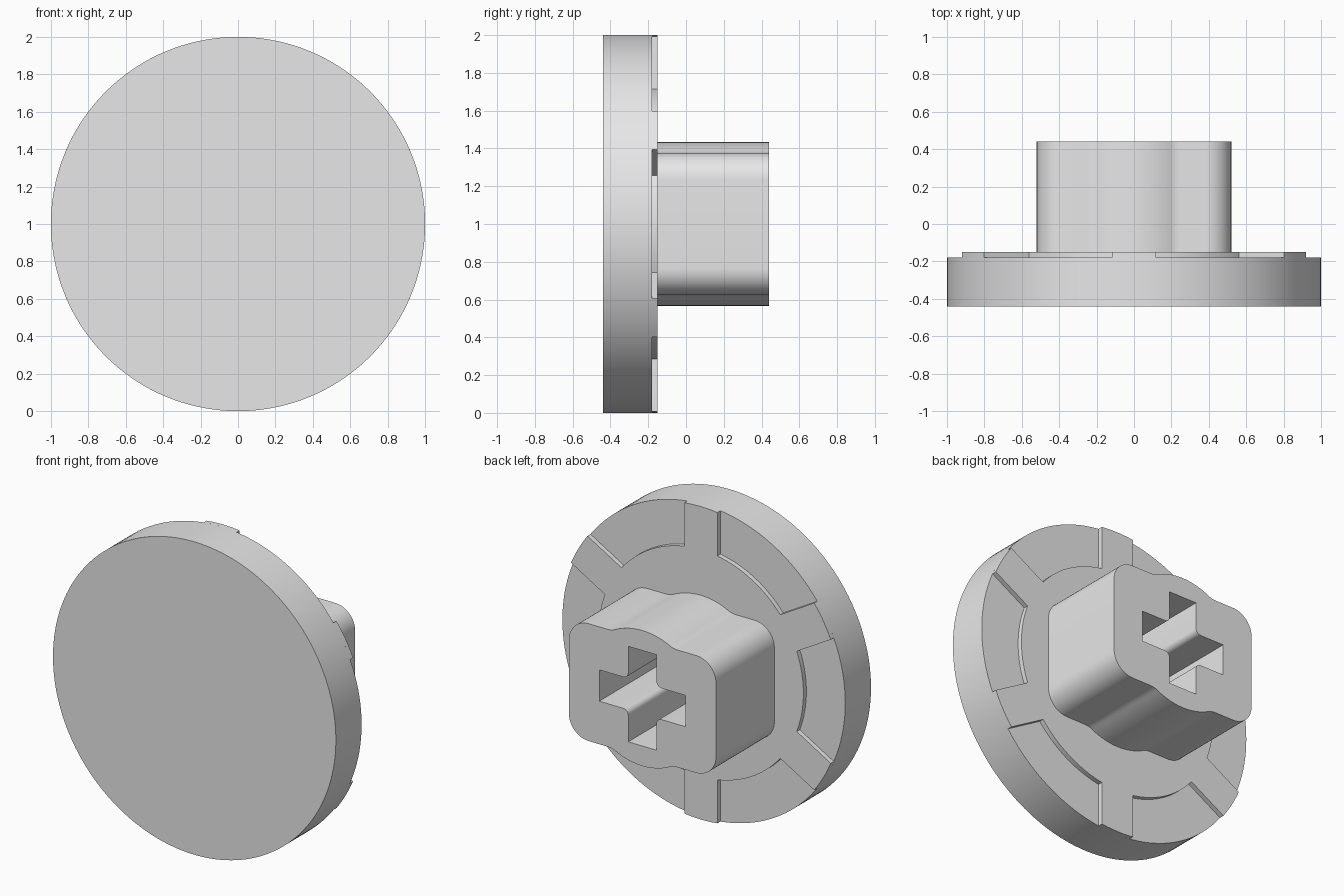
import bpy, bmesh
from math import asin, atan2, cos, sin, radians, degrees, sqrt

cube = bpy.data.objects.get("Cube")
if cube:
    bpy.data.objects.remove(cube, do_unlink=True)

grey = bpy.data.materials.new("plain grey")
grey.use_nodes = True
colour = (0.8, 0.8, 0.8, 1)
grey.diffuse_color = colour
grey.node_tree.nodes["Principled BSDF"].inputs["Base Color"].default_value = colour

MID_Z = 1.0
RIM = 1.0


def arc(cx, cz, r, start, end, steps):
    """Points on an arc, angles in degrees."""
    angles = [radians(start + (end - start) * i / steps) for i in range(steps + 1)]
    return [(cx + r * cos(a), cz + r * sin(a)) for a in angles]


def extrude(name, outline, y0, y1):
    """Solid made by pushing an (x, z) outline from y0 to y1."""
    bm = bmesh.new()
    front = bm.faces.new([bm.verts.new((x, y0, z + MID_Z)) for x, z in outline])
    result = bmesh.ops.extrude_face_region(bm, geom=[front], use_keep_orig=True)
    for v in result["geom"]:
        if isinstance(v, bmesh.types.BMVert):
            v.co.y = y1
    bmesh.ops.recalc_face_normals(bm, faces=bm.faces)
    mesh = bpy.data.meshes.new(name)
    bm.to_mesh(mesh)
    bm.free()
    mesh.materials.append(grey)
    obj = bpy.data.objects.new(name, mesh)
    bpy.context.collection.objects.link(obj)
    return obj


def activate(obj):
    bpy.ops.object.select_all(action="DESELECT")
    obj.select_set(True)
    bpy.context.view_layer.objects.active = obj


def smooth(obj):
    activate(obj)
    bpy.ops.object.shade_smooth_by_angle(angle=radians(25))


# Round plate
plate = extrude("round_plate", arc(0, 0, RIM, 0, 360, 144)[:-1], -0.44, -0.18)

# Raised hub with six spokes that run out to the rim
hub_r, half_width = 0.725, 0.117
at_rim = degrees(asin(half_width / RIM))
at_hub = degrees(asin(half_width / hub_r))
star = []
for a in range(30, 390, 60):
    star += arc(0, 0, RIM, a - at_rim, a + at_rim, 6)
    star += arc(0, 0, hub_r, a + at_hub, a + 60 - at_hub, 16)
spokes = extrude("raised_spokes", star, -0.18, -0.15)

# Stem: rounded block with a shallow bulge above and below
half_x, flat_z, corner = 0.52, 0.375, 0.14
bulge, fillet = 0.433, 0.12
fz = flat_z + fillet
fx = sqrt((bulge + fillet) ** 2 - fz ** 2)
touch = degrees(atan2(fz, fx))
quarter = arc(0, 0, bulge, 90, touch, 10)
quarter += arc(fx, fz, fillet, 180 + touch, 270, 8)[1:]
quarter += arc(half_x - corner, flat_z - corner, corner, 90, 0, 12)
half = quarter + [(x, -z) for x, z in reversed(quarter)]
outline = half + [(-x, z) for x, z in reversed(half[1:-1])]
stem = extrude("stem", outline, -0.15, 0.44)

# Cross-shaped socket with rounded inner corners
arm, slot, ease = 0.305, 0.1, 0.035
part = [(slot, arm)] + arc(slot + ease, slot + ease, ease, 180, 270, 6) + [(arm, slot)]
cross = []
for turn in range(4):
    cross += part
    part = [(z, -x) for x, z in part]
cutter = extrude("socket_cutter", cross, -0.3, 0.6)
cutter.hide_render = True
cut = stem.modifiers.new("socket", "BOOLEAN")
cut.operation = "DIFFERENCE"
cut.solver = "EXACT"
cut.object = cutter
activate(stem)
bpy.ops.object.modifier_apply(modifier=cut.name)
bpy.data.objects.remove(cutter, do_unlink=True)

for obj in (plate, spokes, stem):
    smooth(obj)
